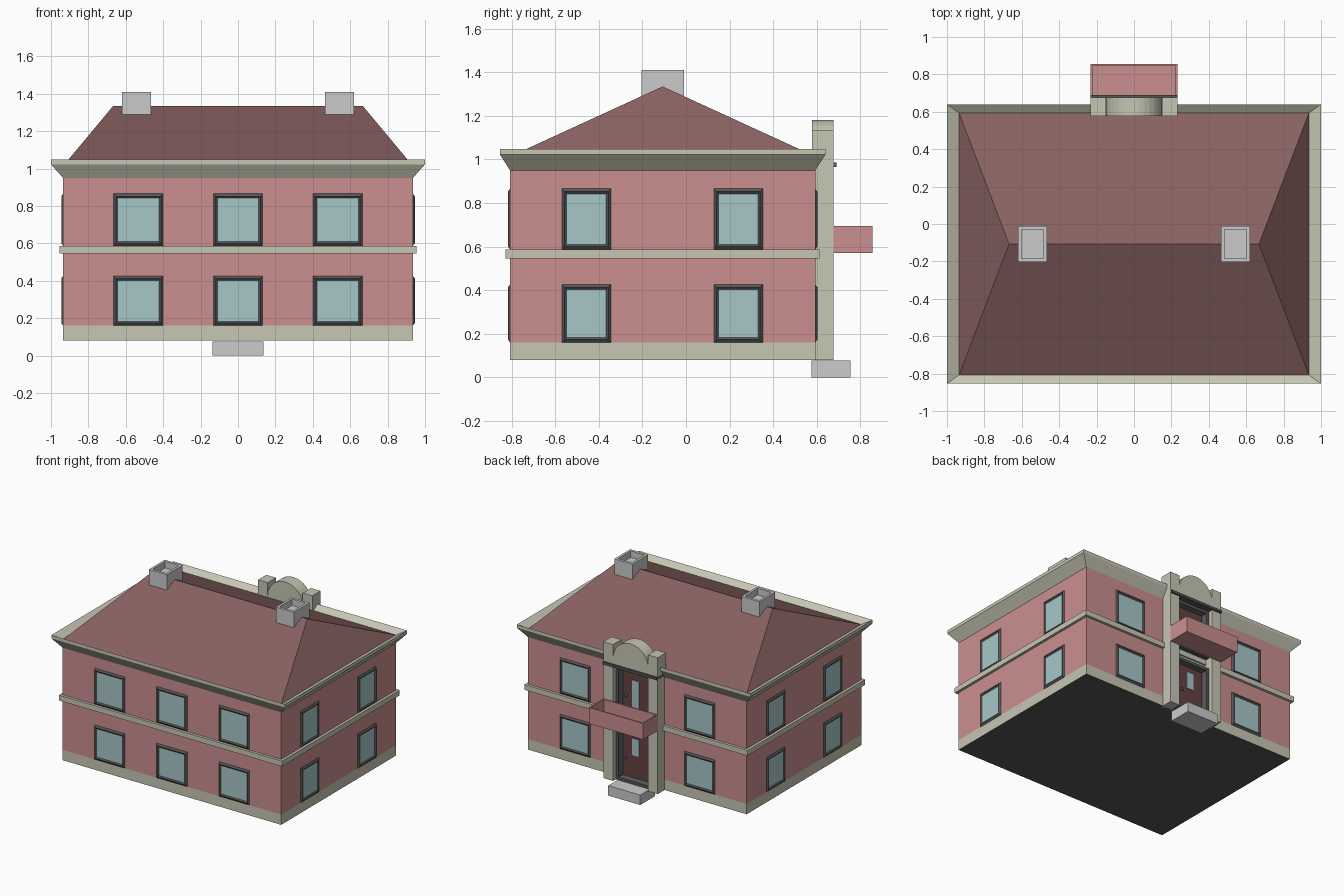
import bpy, bmesh
from math import pi, cos, sin
from mathutils import Matrix, Vector

if "Cube" in bpy.data.objects:
    bpy.data.objects.remove(bpy.data.objects["Cube"])


def material(name, rgb):
    m = bpy.data.materials.new(name)
    m.diffuse_color = (*rgb, 1)
    m.use_nodes = True
    m.node_tree.nodes["Principled BSDF"].inputs["Base Color"].default_value = m.diffuse_color
    return m


PINK = material("pink_wall", (0.60, 0.275, 0.275))
CREAM = material("cream_trim", (0.57, 0.57, 0.46))
ROOF = material("roof_red", (0.25, 0.12, 0.12))
DARK = material("dark_frame", (0.09, 0.09, 0.09))
GLASS = material("glass_blue", (0.39, 0.57, 0.58))
DOOR = material("door_red", (0.13, 0.055, 0.055))


def finish(name, bm, mats, matrix=Matrix()):
    bm.transform(matrix)
    me = bpy.data.meshes.new(name)
    bm.to_mesh(me)
    bm.free()
    for m in mats:
        me.materials.append(m)
    ob = bpy.data.objects.new(name, me)
    bpy.context.collection.objects.link(ob)
    return ob


def loft(name, rings, mats=(), matrix=Matrix(), bottom=None, top=None):
    """Skin centred rectangles (half x, half y, z); caps take a material index."""
    bm = bmesh.new()
    loops = [[bm.verts.new((sx * hx, sy * hy, z))
              for sx, sy in ((-1, -1), (1, -1), (1, 1), (-1, 1))] for hx, hy, z in rings]
    for a, b in zip(loops, loops[1:]):
        for i in range(4):
            j = (i + 1) % 4
            bm.faces.new((a[i], a[j], b[j], b[i]))
    if bottom is not None:
        bm.faces.new(loops[0][::-1]).material_index = bottom
    if top is not None:
        bm.faces.new(loops[-1]).material_index = top
    bmesh.ops.remove_doubles(bm, verts=bm.verts[:], dist=1e-5)
    return finish(name, bm, mats, matrix)


def box(name, lo, hi, mats=()):
    c = (Vector(lo) + Vector(hi)) / 2
    hx, hy, hz = (Vector(hi) - Vector(lo)) / 2
    return loft(name, [(hx, hy, -hz), (hx, hy, hz)], mats, Matrix.Translation(c), 0, 0)


def on_wall(angle, u, dist, z):
    """Frame on a wall: local x along it, y up, z outwards."""
    return (Matrix.Rotation(angle, 4, 'Z') @ Matrix.Translation((u, -dist, z))
            @ Matrix.Rotation(pi / 2, 4, 'X'))


# Main body, centred on y = -0.11
W, D, YC = 0.935, 0.70, -0.107
BODY = Matrix.Translation((0, YC, 0))
loft("plinth", [(W, D, 0.08), (W, D, 0.16)], (CREAM, DARK), BODY, bottom=1)
loft("walls", [(W, D, 0.16), (W, D, 0.95)], (PINK,), BODY)
loft("floor_band", [(W, D, 0.545), (W + 0.02, D + 0.02, 0.545),
                    (W + 0.02, D + 0.02, 0.586), (W, D, 0.586)], (CREAM,), BODY)
loft("cornice", [(W, D, 0.95), (1.0, D + 0.047, 1.023), (1.0, D + 0.047, 1.048),
                 (W, D, 1.014)], (CREAM,), BODY)
loft("hip_roof", [(W, D, 1.014), (0.668, 0, 1.335)], (ROOF,), BODY)

# Windows: two rows on every wall
ROWS = ((0.16, 0.427), (0.587, 0.866))
SIDES = (("front", 0, D - YC, 0.132, (-0.533, 0, 0.533)),
         ("back", pi, D + YC, 0.132, (-0.533, 0.533)),
         ("right", pi / 2, W, 0.1125, (-0.457, 0.24)),
         ("left", -pi / 2, W, 0.1125, (0.457, -0.24)))
for side, angle, dist, w, us in SIDES:
    for z0, z1 in ROWS:
        h = (z1 - z0) / 2
        for u in us:
            loft(side + "_window",
                 [(w, h, 0), (w - 0.012, h - 0.014, 0.01), (w - 0.022, h - 0.024, 0.003)],
                 (DARK, GLASS), on_wall(angle, u, dist, (z0 + z1) / 2), top=1)

# Chimneys with sunken tops
for s in (-1, 1):
    loft("chimney", [(0.077, 0.097, 1.24), (0.077, 0.097, 1.41), (0.059, 0.077, 1.41),
                     (0.059, 0.077, 1.36)], (),
         Matrix.Translation((s * 0.543, -0.107, 0)), bottom=0, top=0)

# Entrance bay on the back: pilasters, panel, ledge
for s in (-1, 1):
    x0, x1 = sorted((s * 0.15, s * 0.232))
    box("pilaster", (x0, 0.577, 0.08), (x1, 0.677, 1.135), (CREAM,))
box("entrance_panel", (-0.15, 0.58, 0.08), (0.15, 0.60, 0.97), (CREAM,))
box("entrance_ledge", (-0.232, 0.58, 0.965), (0.232, 0.69, 0.985), (DARK,))

# Arched pediment
bm = bmesh.new()
pts = [(-0.15, 0.985)] + [(-0.15 * cos(pi * i / 16), 1.035 + 0.145 * sin(pi * i / 16))
                          for i in range(17)] + [(0.15, 0.985)]
face = bm.faces.new([bm.verts.new((x, 0.577, z)) for x, z in pts])
ext = bmesh.ops.extrude_face_region(bm, geom=[face], use_keep_orig=True)
bmesh.ops.translate(bm, vec=(0, 0.10, 0),
                    verts=[v for v in ext["geom"] if isinstance(v, bmesh.types.BMVert)])
bmesh.ops.recalc_face_normals(bm, faces=bm.faces[:])
finish("arched_pediment", bm, (CREAM,))

# Doors with framed surround, pane and knob
for label, z0, z1, p0, p1, kz in (("lower", 0.08, 0.50, 0.29, 0.42, 0.26),
                                  ("upper", 0.585, 0.962, 0.64, 0.87, 0.74)):
    h = (z1 - z0) / 2
    loft(label + "_door", [(0.148, h, 0), (0.148, h, 0.045), (0.125, h - 0.023, 0.045),
                           (0.11, h - 0.035, 0.012)],
         (DARK, DOOR), on_wall(pi, 0, 0.60, (z0 + z1) / 2), top=1)
    box(label + "_door_pane", (-0.03, 0.605, p0), (0.03, 0.618, p1), (GLASS,))
    bm = bmesh.new()
    bmesh.ops.create_uvsphere(bm, u_segments=10, v_segments=6, radius=0.011)
    finish(label + "_door_knob", bm, (DARK,), Matrix.Translation((0.08, 0.62, kz)))

# Balcony tray and entrance step
loft("balcony", [(0.232, 0.09, 0.57), (0.232, 0.09, 0.695), (0.222, 0.08, 0.695),
                 (0.222, 0.08, 0.585)], (PINK,),
     Matrix.Translation((0, 0.766, 0)), bottom=0, top=0)
box("entrance_step", (-0.137, 0.575, 0), (0.137, 0.755, 0.077))
